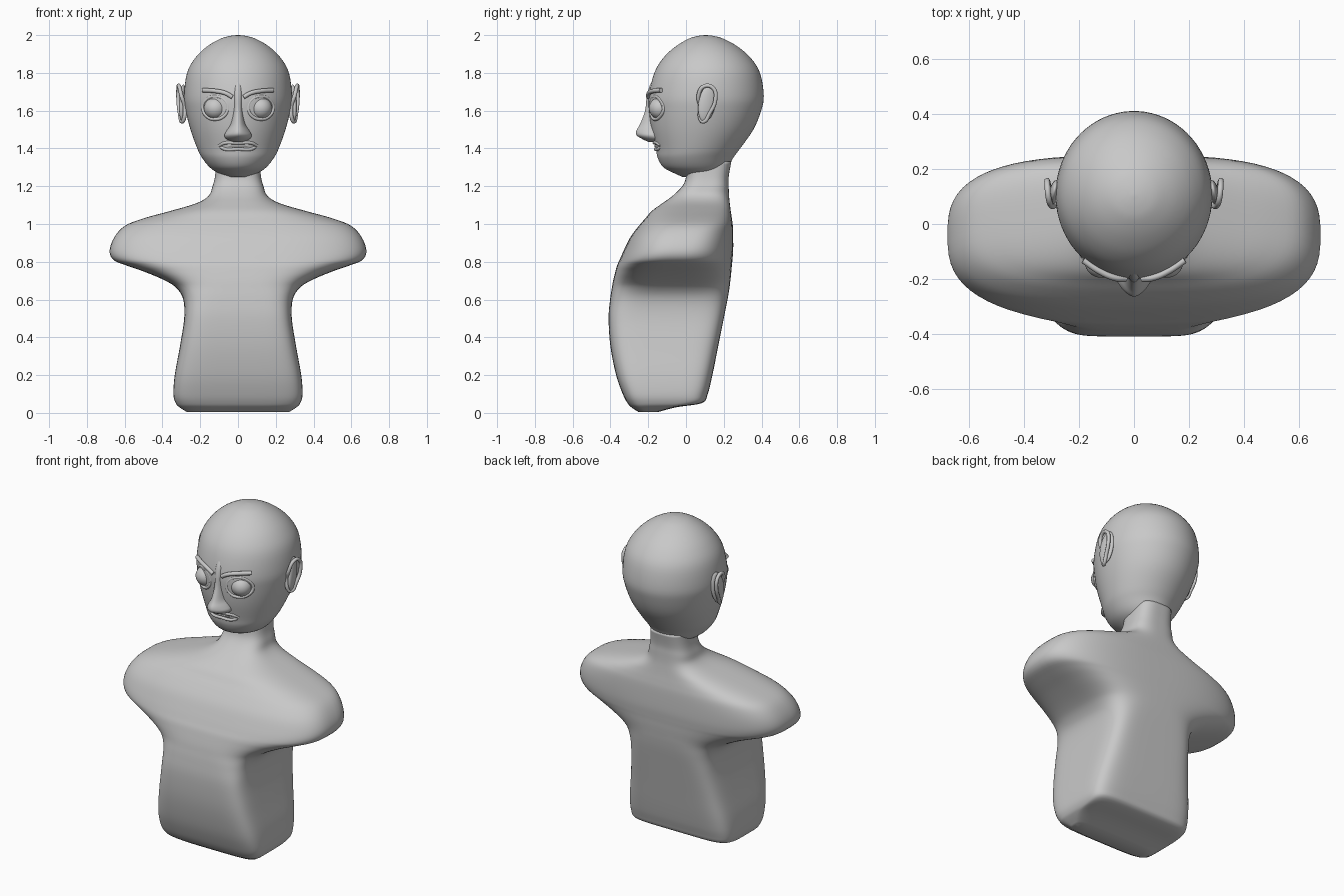
import bpy, bmesh, math
from mathutils import Matrix, Vector

if "Cube" in bpy.data.objects:
    bpy.data.objects.remove(bpy.data.objects["Cube"])

skin = bpy.data.materials.new("plain_grey")
skin.diffuse_color = (0.58, 0.58, 0.58, 1)
skin.use_nodes = True
skin.node_tree.nodes["Principled BSDF"].inputs["Base Color"].default_value = skin.diffuse_color


def finish(name, bm):
    bmesh.ops.recalc_face_normals(bm, faces=bm.faces)
    me = bpy.data.meshes.new(name)
    bm.to_mesh(me)
    bm.free()
    me.materials.append(skin)
    me.polygons.foreach_set("use_smooth", [True] * len(me.polygons))
    ob = bpy.data.objects.new(name, me)
    bpy.context.collection.objects.link(ob)
    return ob


def smooth_keys(keys, steps):
    """Catmull-Rom resampling of the key sections."""
    out = []
    for i in range(len(keys) - 1):
        a, b = keys[max(i - 1, 0)], keys[i]
        c, d = keys[i + 1], keys[min(i + 2, len(keys) - 1)]
        for s in range(steps):
            t = s / steps
            out.append([0.5 * (2 * q + (r - p) * t + (2 * p - 5 * q + 4 * r - u) * t * t
                               + (3 * q - p - 3 * r + u) * t ** 3)
                        for p, q, r, u in zip(a, b, c, d)])
    out.append(list(keys[-1]))
    return out


def loft(name, keys, seg=72, steps=4):
    """Stack of superellipses: z, half width, front y, back y, exponent."""
    bm = bmesh.new()
    rings = []
    for z, w, yf, yb, n in smooth_keys(keys, steps):
        yc, d = (yf + yb) / 2, (yb - yf) / 2
        ring = []
        for i in range(seg):
            t = 2 * math.pi * (i + 0.5) / seg
            c, s = math.cos(t), math.sin(t)
            x = w * math.copysign(abs(c) ** (2 / n), c)
            y = yc + d * math.copysign(abs(s) ** (2 / n), s)
            ring.append(bm.verts.new((x, y, z)))
        rings.append(ring)
    for a, b in zip(rings, rings[1:]):
        for i in range(seg):
            j = (i + 1) % seg
            bm.faces.new((a[i], a[j], b[j], b[i]))
    bm.faces.new(rings[0])
    bm.faces.new(rings[-1])
    return finish(name, bm)


def ellipsoid(name, centre, radii, tilt=0.0, turn=0.0):
    bm = bmesh.new()
    m = (Matrix.Translation(centre) @ Matrix.Rotation(turn, 4, 'Z')
         @ Matrix.Rotation(tilt, 4, 'X') @ Matrix.Diagonal((*radii, 1)))
    bmesh.ops.create_uvsphere(bm, u_segments=32, v_segments=20, radius=1, matrix=m)
    return finish(name, bm)


def tube(name, points, radius, closed=False):
    cu = bpy.data.curves.new(name, 'CURVE')
    cu.dimensions = '3D'
    cu.bevel_depth = radius
    cu.bevel_resolution = 3
    cu.use_fill_caps = True
    sp = cu.splines.new('BEZIER')
    sp.bezier_points.add(len(points) - 1)
    for p, co in zip(sp.bezier_points, points):
        p.co = co
        p.handle_left_type = p.handle_right_type = 'AUTO'
    sp.use_cyclic_u = closed
    cu.materials.append(skin)
    ob = bpy.data.objects.new(name, cu)
    bpy.context.collection.objects.link(ob)
    return ob


# Torso with shoulder stumps and neck
loft("torso", [
    (0.004, .27, -.25, -.15, 4), (.03, .31, -.29, -.05, 5), (.052, .33, -.31, .085, 6),
    (.10, .342, -.335, .115, 6), (.20, .335, -.37, .14, 6), (.35, .308, -.40, .17, 6),
    (.50, .285, -.41, .20, 6), (.60, .29, -.402, .22, 5), (.66, .325, -.393, .23, 4),
    (.70, .385, -.386, .235, 3.5), (.745, .49, -.375, .24, 3.2), (.78, .59, -.365, .243, 3),
    (.81, .66, -.352, .246, 2.9), (.86, .68, -.33, .25, 2.9), (.93, .655, -.295, .25, 3),
    (.99, .60, -.25, .248, 3), (1.03, .50, -.215, .243, 3), (1.07, .355, -.18, .237, 3),
    (1.11, .22, -.125, .232, 3), (1.15, .155, -.07, .228, 3), (1.20, .135, -.02, .226, 3),
    (1.25, .122, 0, .226, 3), (1.33, .115, 0, .24, 3)])

# Head
loft("head", [
    (1.25, .05, -.02, .10, 2), (1.27, .105, -.065, .19, 2), (1.30, .15, -.12, .222, 2),
    (1.35, .19, -.15, .25, 2), (1.40, .216, -.16, .287, 2), (1.50, .252, -.185, .357, 2),
    (1.60, .277, -.197, .398, 2), (1.68, .286, -.197, .412, 2), (1.80, .270, -.168, .392, 2),
    (1.88, .226, -.12, .342, 2), (1.94, .164, -.055, .273, 2), (1.98, .095, .012, .2, 2),
    (1.995, .045, .06, .15, 2), (2.0, .005, .1, .11, 2)])

# Nose: flared tip running up into the bridge
loft("nose", [
    (1.435, .03, -.20, -.10, 2), (1.45, .062, -.232, -.09, 1.8), (1.47, .072, -.262, -.09, 1.6),
    (1.495, .06, -.263, -.09, 1.6), (1.53, .04, -.243, -.09, 1.8), (1.60, .029, -.217, -.09, 2),
    (1.67, .031, -.209, -.09, 2), (1.72, .03, -.197, -.09, 2), (1.76, .02, -.178, -.09, 2)], seg=32)

# Lips: upper and lower ridges around a thin mouth plate
for name, z, y in (("upper_lip", 1.429, -.168), ("lower_lip", 1.397, -.162)):
    tube(name, [(-.1, y + .035, 1.415), (-.07, y + .014, z), (0, y, z),
                (.07, y + .014, z), (.1, y + .035, 1.415)], .009)
ellipsoid("mouth", (0, -.1, 1.413), (.1, .068, .017))

for side, s in (("right", 1), ("left", -1)):
    # Eyeball and surrounding lid
    ellipsoid(side + "_eye", (s * .12, -.136, 1.613), (.06, .06, .058))
    lid = []
    for i in range(8):
        a = i * math.pi / 4
        x = .12 + .066 * math.cos(a)
        lid.append((s * x, .107 - .298 * math.sqrt(1 - (x / .284) ** 2), 1.615 + .06 * math.sin(a)))
    tube(side + "_eyelid", lid, .009, True)
    # Brow
    tube(side + "_brow", [(s * .03, -.2, 1.672), (s * .065, -.197, 1.692),
                          (s * .12, -.175, 1.704), (s * .185, -.132, 1.708)], .012)
    # Ear: flat lobe with a raised rim
    ellipsoid(side + "_ear", (s * .292, .112, 1.64), (.018, .046, .1), -.18, s * .2)
    rim = [(.282, .075, 1.62), (.300, .066, 1.68), (.312, .098, 1.73), (.316, .145, 1.718),
           (.316, .156, 1.66), (.308, .125, 1.585), (.296, .092, 1.542), (.285, .075, 1.56)]
    tube(side + "_ear_rim", [(s * x, y, z) for x, y, z in rim], .0105, True)
